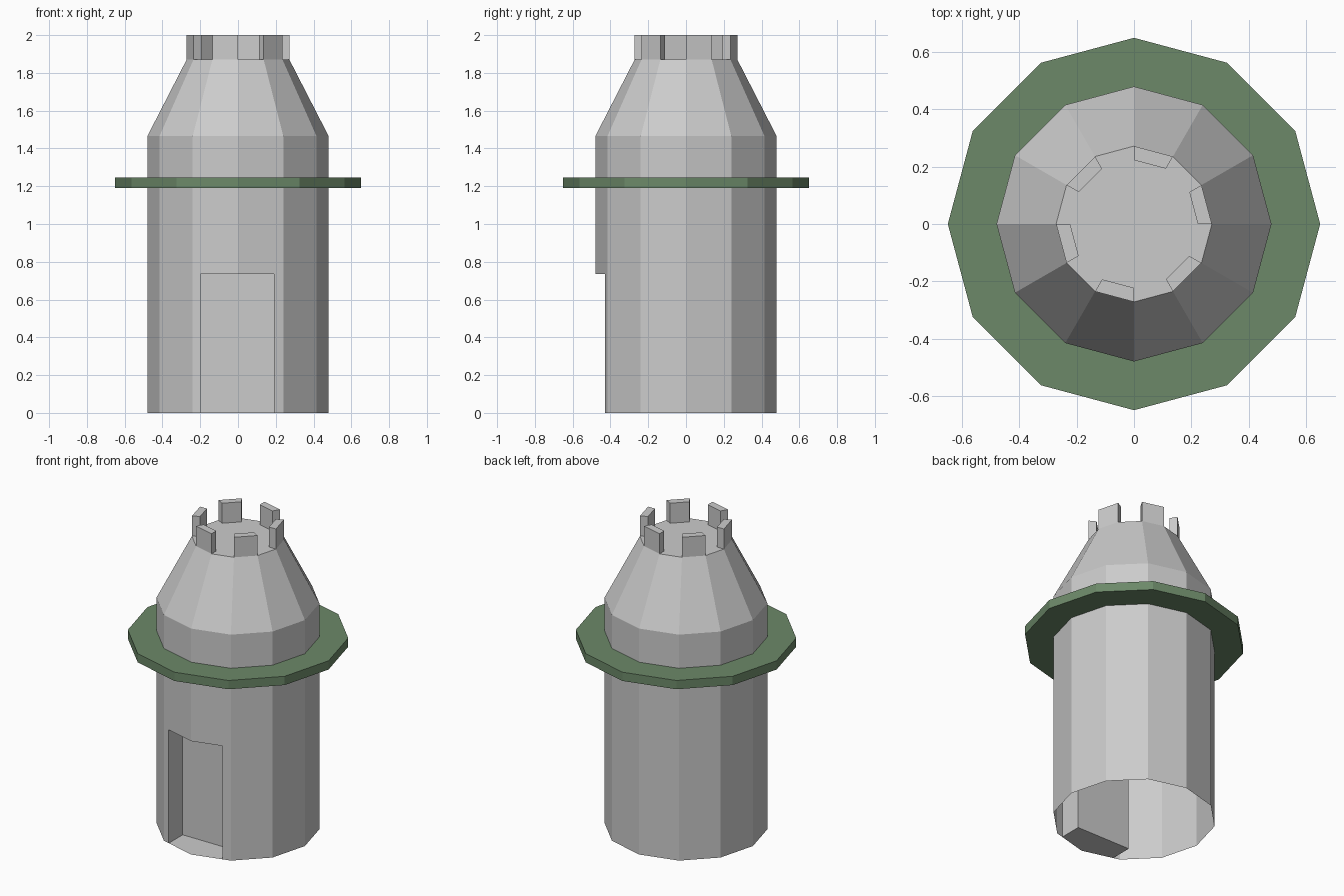
import bpy, bmesh, math

if "Cube" in bpy.data.objects:
    bpy.data.objects.remove(bpy.data.objects["Cube"])

N = 12


def ring_points(r, z):
    return [(r * math.cos(math.tau * i / N), r * math.sin(math.tau * i / N), z) for i in range(N)]


def make_object(name, bm):
    mesh = bpy.data.meshes.new(name)
    bm.to_mesh(mesh)
    bm.free()
    obj = bpy.data.objects.new(name, mesh)
    bpy.context.collection.objects.link(obj)
    return obj


def loft(name, profile, caps):
    """Twelve-sided surface through (radius, height) rings."""
    bm = bmesh.new()
    rings = [[bm.verts.new(p) for p in ring_points(r, z)] for r, z in profile]
    for a, b in zip(rings, rings[1:]):
        for i in range(N):
            j = (i + 1) % N
            bm.faces.new((a[i], a[j], b[j], b[i]))
    if caps:
        bm.faces.new(rings[0][::-1])
        bm.faces.new(rings[-1])
    return make_object(name, bm)


# Tower body: straight shaft and tapered top
tower = loft("tower_body", [(0.48, 0), (0.48, 1.465), (0.272, 1.87)], True)

# Doorway recess cut into the front
x0, x1, y_back, door_top = -0.198, 0.19, -0.284, 0.735
bm = bmesh.new()
bmesh.ops.create_cube(bm, size=1)
for v in bm.verts:
    v.co = (x0 if v.co.x < 0 else x1,
            -0.7 if v.co.y < 0 else y_back,
            -0.2 if v.co.z < 0 else door_top)
cutter = make_object("door_cutter", bm)
cutter.hide_render = True
mod = tower.modifiers.new("doorway", 'BOOLEAN')
mod.operation = 'DIFFERENCE'
mod.solver = 'EXACT'
mod.object = cutter
bpy.context.view_layer.objects.active = tower
bpy.ops.object.modifier_apply(modifier=mod.name)
bpy.data.objects.remove(cutter)

# The tower is hollow: open the underside
bm = bmesh.new()
bm.from_mesh(tower.data)
under = [f for f in bm.faces if all(abs(v.co.z) < 1e-4 for v in f.verts)]
bmesh.ops.delete(bm, geom=under, context='FACES')
bm.to_mesh(tower.data)
bm.free()

# Doorway floor, following the outer wall
bm = bmesh.new()
slope = math.tan(math.radians(15))
outline = [(x0, y_back), (x0, -0.48 - x0 * slope), (0, -0.48),
           (x1, -0.48 + x1 * slope), (x1, y_back)]
bm.faces.new([bm.verts.new((x, y, 0)) for x, y in outline])
make_object("doorway_floor", bm)

# Green ledge around the shaft
ledge = loft("ledge", [(0.475, 1.19), (0.65, 1.19), (0.65, 1.247), (0.475, 1.247)], False)
green = bpy.data.materials.new("ledge_green")
green.diffuse_color = (0.15, 0.25, 0.14, 1)
green.use_nodes = True
green.node_tree.nodes["Principled BSDF"].inputs["Base Color"].default_value = green.diffuse_color
ledge.data.materials.append(green)

# Battlements on every second side of the top rim
bm = bmesh.new()
for i in range(0, N, 2):
    low, high = [], []
    for z, verts in ((1.87, low), (2.0, high)):
        outer, inner = ring_points(0.272, z), ring_points(0.223, z)
        verts += [bm.verts.new(p) for p in (outer[i], outer[i + 1], inner[i + 1], inner[i])]
    bm.faces.new(high)
    for k in range(4):
        m = (k + 1) % 4
        bm.faces.new((low[k], low[m], high[m], high[k]))
make_object("battlements", bm)
